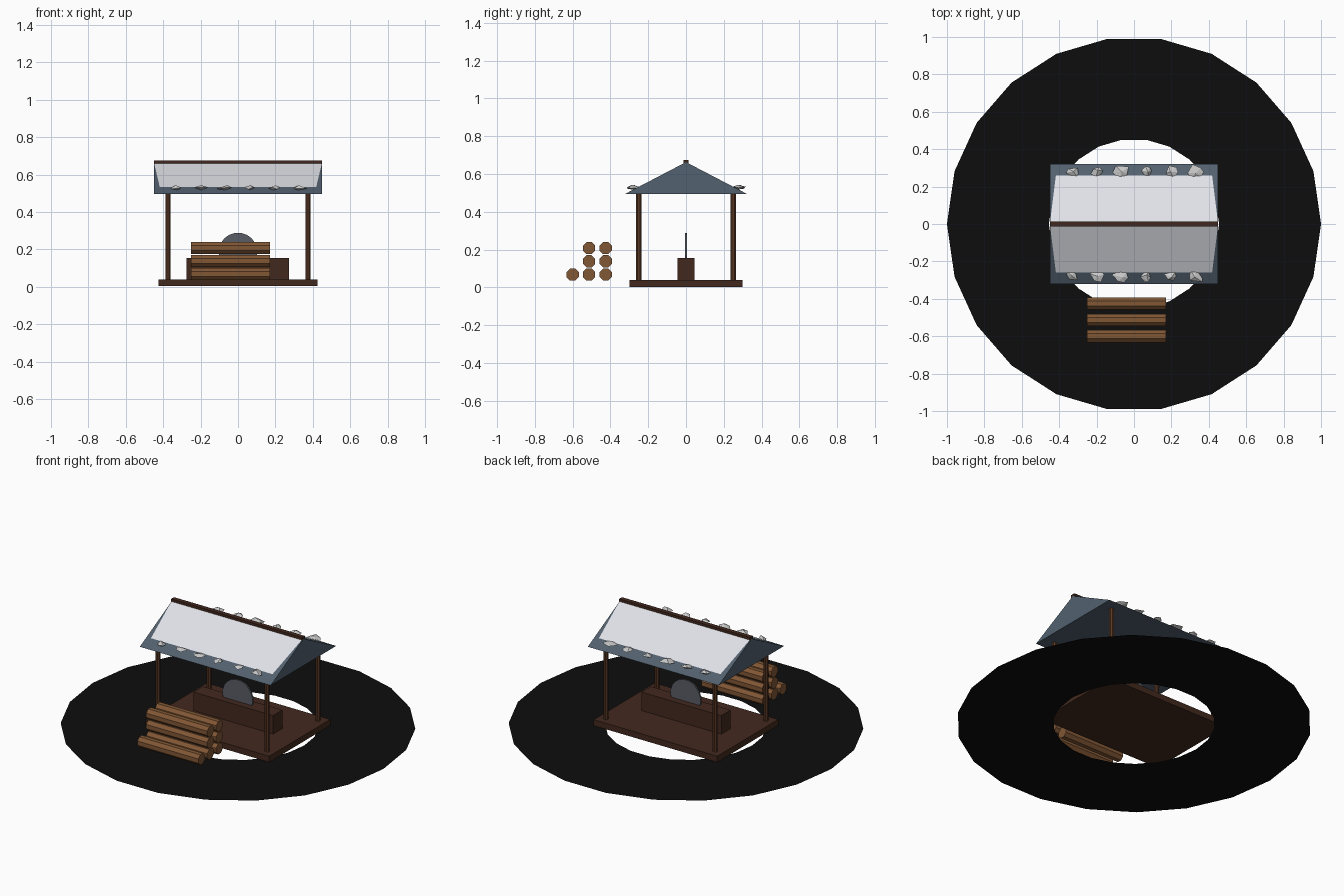
import bpy, bmesh, math, random
from mathutils import Vector, Matrix

if "Cube" in bpy.data.objects:
    bpy.data.objects.remove(bpy.data.objects["Cube"])

random.seed(4)


def material(name, rgb):
    m = bpy.data.materials.new(name)
    m.diffuse_color = (*rgb, 1)
    m.use_nodes = True
    m.node_tree.nodes["Principled BSDF"].inputs["Base Color"].default_value = m.diffuse_color
    return m


SOIL = material("soil", (0.004, 0.004, 0.004))
DARK_WOOD = material("dark_wood", (0.055, 0.022, 0.013))
POST_WOOD = material("post_wood", (0.10, 0.04, 0.018))
LOG_WOOD = material("log_wood", (0.22, 0.095, 0.035))
SLATE = material("slate", (0.085, 0.12, 0.16))
SNOW = material("snow", (0.75, 0.76, 0.80))
STEEL = material("steel", (0.10, 0.11, 0.13))
STONE = material("stone", (0.55, 0.55, 0.56))


def finish(name, bm, mat):
    me = bpy.data.meshes.new(name)
    bm.to_mesh(me)
    bm.free()
    me.materials.append(mat)
    ob = bpy.data.objects.new(name, me)
    bpy.context.collection.objects.link(ob)
    return ob


def box(name, lo, hi, mat):
    bm = bmesh.new()
    lo, hi = Vector(lo), Vector(hi)
    m = Matrix.Translation((lo + hi) / 2) @ Matrix.Diagonal((*(hi - lo), 1))
    bmesh.ops.create_cube(bm, size=1, matrix=m)
    return finish(name, bm, mat)


def cylinder(name, centre, r, length, axis, sides, mat):
    bm = bmesh.new()
    rot = {"X": Matrix.Rotation(math.pi / 2, 4, "Y"),
           "Y": Matrix.Rotation(math.pi / 2, 4, "X"),
           "Z": Matrix.Identity(4)}[axis]
    m = Matrix.Translation(centre) @ rot @ Matrix.Rotation(math.pi / sides, 4, "Z")
    bmesh.ops.create_cone(bm, cap_ends=True, segments=sides, radius1=r,
                          radius2=r, depth=length, matrix=m)
    return finish(name, bm, mat)


# Flat ground ring
bm = bmesh.new()
N = 22
rings = [[bm.verts.new((r * math.cos(2 * math.pi * i / N), r * math.sin(2 * math.pi * i / N), 0))
          for i in range(N)] for r in (0.455, 1.0)]
for i in range(N):
    j = (i + 1) % N
    bm.faces.new((rings[0][i], rings[1][i], rings[1][j], rings[0][j]))
finish("ground_ring", bm, SOIL)

# Floor, bench and saw blade
box("floor", (-0.425, -0.3, 0.003), (0.425, 0.3, 0.04), DARK_WOOD)
box("saw_bench", (-0.275, -0.046, 0.04), (0.273, 0.046, 0.155), DARK_WOOD)
cylinder("saw_blade", (0, 0, 0.185), 0.104, 0.009, "Y", 20, STEEL)

# Corner posts
for sx in (-1, 1):
    for sy in (-1, 1):
        cylinder("post", (sx * 0.375, sy * 0.25, 0.27), 0.0145, 0.46, "Z", 8, POST_WOOD)

# Gabled roof block
EAVE_Y, EAVE_Z, RIDGE_Z = 0.322, 0.495, 0.663
bm = bmesh.new()
ends = [[bm.verts.new((x, y, z)) for y, z in
         ((-EAVE_Y, EAVE_Z), (EAVE_Y, EAVE_Z), (0, RIDGE_Z))] for x in (-0.45, 0.45)]
bm.faces.new(ends[0])
bm.faces.new(ends[1])
for i in range(3):
    j = (i + 1) % 3
    bm.faces.new((ends[0][i], ends[0][j], ends[1][j], ends[1][i]))
bmesh.ops.recalc_face_normals(bm, faces=bm.faces)
finish("roof", bm, SLATE)
box("ridge_cap", (-0.45, -0.014, 0.655), (0.45, 0.014, 0.675), DARK_WOOD)

# Snow sheets on both slopes, narrowing towards the eaves
SLOPE = (RIDGE_Z - EAVE_Z) / EAVE_Y
for s in (-1, 1):
    bm = bmesh.new()
    pts = [(-0.45, 0), (0.45, 0), (0.418, 0.258), (-0.418, 0.258)]
    f = bm.faces.new([bm.verts.new((x, s * y, RIDGE_Z + 0.004 - SLOPE * y)) for x, y in pts])
    f.normal_update()
    if f.normal.z < 0:
        f.normal_flip()
    finish("snow_sheet", bm, SNOW)

# Jagged snow lumps along the eaves
for s in (-1, 1):
    for i, size in enumerate((0.032, 0.036, 0.044, 0.03, 0.035, 0.043)):
        bm = bmesh.new()
        c = Vector((-0.33 + 0.132 * i, s * 0.278, 0.527))
        for k in range(6):
            a = 2 * math.pi * k / 6 + random.uniform(-0.4, 0.4)
            r = size * random.uniform(0.7, 1.15)
            bm.verts.new(c + Vector((r * math.cos(a), r * math.sin(a), random.uniform(-0.006, 0.006))))
        for dz in (-0.01, 0.016):
            bm.verts.new(c + Vector((random.uniform(-0.01, 0.01), random.uniform(-0.01, 0.01), dz)))
        bmesh.ops.convex_hull(bm, input=bm.verts)
        finish("snow_lump", bm, STONE)

# Stacked logs
for y, count in ((-0.425, 3), (-0.513, 3), (-0.6, 1)):
    for k in range(count):
        cylinder("log", (-0.04, y, 0.068 + 0.07 * k), 0.035, 0.42, "X", 8, LOG_WOOD)
